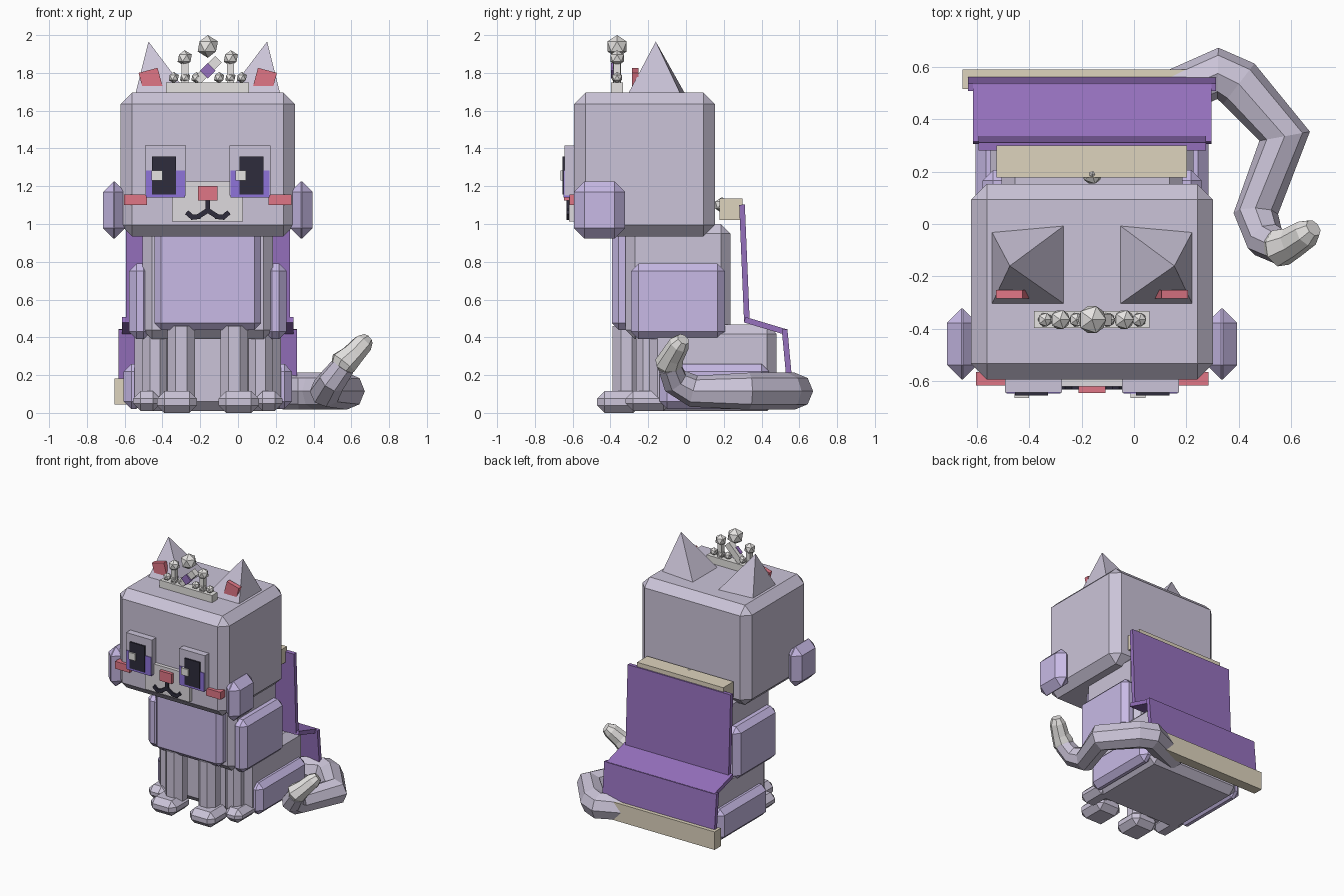
import bpy, bmesh, math
from mathutils import Matrix, Vector

if "Cube" in bpy.data.objects:
    bpy.data.objects.remove(bpy.data.objects["Cube"])

CX = -0.16  # the animal's own mirror plane


def lin(c):
    c /= 255
    return c / 12.92 if c <= 0.04045 else ((c + 0.055) / 1.055) ** 2.4


def material(name, r, g, b):
    m = bpy.data.materials.new(name)
    m.diffuse_color = (lin(r), lin(g), lin(b), 1)
    m.use_nodes = True
    m.node_tree.nodes["Principled BSDF"].inputs["Base Color"].default_value = m.diffuse_color
    return m


FUR = material("grey lavender fur", 203, 196, 216)
LILAC = material("lilac fur", 200, 186, 230)
PURPLE = material("purple cloth", 150, 113, 190)
BEIGE = material("cream trim", 222, 212, 190)
PINK = material("pink", 224, 118, 134)
IRIS = material("violet iris", 142, 115, 218)
DARK = material("near black", 46, 44, 60)
WHITE = material("pearl white", 230, 228, 226)
PALE = material("pale muzzle", 222, 218, 222)


def finish(name, bm, mat):
    bmesh.ops.recalc_face_normals(bm, faces=bm.faces[:])
    me = bpy.data.meshes.new(name)
    bm.to_mesh(me)
    bm.free()
    me.materials.append(mat)
    ob = bpy.data.objects.new(name, me)
    bpy.context.collection.objects.link(ob)
    return ob


def box(name, x, y, z, mat, bevel=0, mirror=False, rot=0):
    """Box from (min, max) ranges, chamfered, rotated about y, optionally mirrored."""
    for side in ((1, -1) if mirror else (1,)):
        bm = bmesh.new()
        bmesh.ops.create_cube(bm, size=1)
        bmesh.ops.scale(bm, vec=(x[1] - x[0], y[1] - y[0], z[1] - z[0]), verts=bm.verts[:])
        if bevel:
            bmesh.ops.bevel(bm, geom=bm.edges[:], offset=bevel, segments=1,
                            affect='EDGES', clamp_overlap=True)
        mx = (x[0] + x[1]) / 2
        if side < 0:
            mx = 2 * CX - mx
        bm.transform(Matrix.Translation((mx, (y[0] + y[1]) / 2, (z[0] + z[1]) / 2))
                     @ Matrix.Rotation(side * rot, 4, 'Y'))
        finish(name if side > 0 else name + "_mirrored", bm, mat)


def pearl(name, x, y, z, r):
    bm = bmesh.new()
    bmesh.ops.create_icosphere(bm, subdivisions=1, radius=r)
    bm.transform(Matrix.Translation((x, y, z)))
    finish(name, bm, WHITE)


def column(name, x, y, z, r):
    """Eight-sided leg with a flat front, on both sides."""
    for s in (1, -1):
        bm = bmesh.new()
        bmesh.ops.create_cone(bm, cap_ends=True, segments=8, radius1=r, radius2=r, depth=z[1] - z[0])
        px = x if s > 0 else 2 * CX - x
        bm.transform(Matrix.Translation((px, y, sum(z) / 2)) @ Matrix.Rotation(math.pi / 8, 4, 'Z'))
        finish(name if s > 0 else name + "_mirrored", bm, FUR)


def tube(name, pts, mat):
    """Faceted tube through (x, y, z, radius) points."""
    cu = bpy.data.curves.new(name, 'CURVE')
    cu.dimensions = '3D'
    cu.bevel_depth = 1
    cu.bevel_resolution = 2
    cu.use_fill_caps = True
    sp = cu.splines.new('POLY')
    sp.points.add(len(pts) - 1)
    for p, (x, y, z, r) in zip(sp.points, pts):
        p.co = (x, y, z, 1)
        p.radius = r
    sp.use_smooth = False
    ob = bpy.data.objects.new(name, cu)
    bpy.context.collection.objects.link(ob)
    me = bpy.data.meshes.new_from_object(ob.evaluated_get(bpy.context.evaluated_depsgraph_get()))
    bpy.data.objects.remove(ob)
    bm = bmesh.new()
    bm.from_mesh(me)
    bpy.data.meshes.remove(me)
    for f in bm.faces:
        f.smooth = False
        f.material_index = 0
    finish(name, bm, mat)


# Head, cheek tufts and ears
box("head", (-0.622, 0.302), (-0.593, 0.153), (0.935, 1.695), FUR, 0.06)
box("cheek_tuft", (-0.714, -0.598), (-0.593, -0.323), (0.923, 1.225), LILAC, 0.055, True)
for s in (1, -1):
    bm = bmesh.new()
    base = [(-0.543, -0.306), (-0.265, -0.306), (-0.265, -0.005), (-0.543, -0.03)]
    fx = lambda x: x if s > 0 else 2 * CX - x
    vs = [bm.verts.new((fx(x), y, 1.69)) for x, y in base]
    tip = bm.verts.new((fx(-0.474), -0.16, 1.966))
    bm.faces.new(vs)
    for i in range(4):
        bm.faces.new((vs[i], vs[(i + 1) % 4], tip))
    finish("ear" if s > 0 else "ear_mirrored", bm, FUR)
box("inner_ear", (-0.515, -0.411), (-0.285, -0.252), (1.715, 1.815), PINK, 0, True, math.radians(-15))

# Eyes
box("eye_plate", (-0.492, -0.275), (-0.643, -0.58), (1.15, 1.415), FUR, 0, True)
box("iris", (-0.487, -0.28), (-0.648, -0.60), (1.14, 1.283), IRIS, 0, True)
box("pupil", (-0.455, -0.328), (-0.654, -0.61), (1.157, 1.357), DARK, 0, True)
for n, x in (("left", -0.457), ("right", -0.013)):
    box("eye_glint_" + n, (x, x + 0.056), (-0.665, -0.63), (1.23, 1.283), WHITE)

# Muzzle, nose, mouth and blush
box("muzzle", (-0.35, 0.026), (-0.62, -0.58), (1.013, 1.225), PALE)
box("nose", (-0.212, -0.108), (-0.645, -0.60), (1.125, 1.2), PINK)
box("mouth_stem", (CX - 0.012, CX + 0.012), (-0.632, -0.61), (1.06, 1.13), DARK)
for i, (a, b) in enumerate((((-0.16, 1.072), (-0.21, 1.04)), ((-0.20, 1.04), (-0.25, 1.035)),
                            ((-0.235, 1.03), (-0.272, 1.062)))):
    mx, mz = (a[0] + b[0]) / 2, (a[1] + b[1]) / 2
    h = math.hypot(a[0] - b[0], a[1] - b[1]) / 2
    box(f"mouth_curve_{i}", (mx - h, mx + h), (-0.632, -0.61), (mz - 0.013, mz + 0.013), DARK,
        0, True, -math.atan2(a[1] - b[1], a[0] - b[0]))
box("blush", (-0.604, -0.482), (-0.617, -0.565), (1.10, 1.156), PINK, 0, True)

# Crown
CY = -0.365
box("crown_band", (-0.382, 0.059), (-0.397, -0.333), (1.69, 1.75), WHITE)
for i, dx in enumerate((-0.18, -0.12, -0.06, 0.06, 0.12, 0.18)):
    pearl(f"crown_small_pearl_{i}", CX + dx, CY, 1.775, 0.03)
box("crown_post", (-0.298, -0.262), (CY - 0.018, CY + 0.018), (1.74, 1.86), WHITE, 0, True)
for s in (-1, 1):
    pearl("crown_side_pearl", CX + s * 0.122, CY, 1.878, 0.042)
box("crown_centre_bar", (CX - 0.024, CX + 0.024), (CY - 0.022, CY + 0.022), (1.735, 1.895), WHITE,
    0, False, math.pi / 4)
box("crown_gem", (CX - 0.029, CX + 0.029), (-0.398, -0.37), (1.783, 1.841), PURPLE, 0, False, math.pi / 4)
pearl("crown_top_pearl", CX, CY, 1.94, 0.06)

# Body
box("torso", (-0.505, 0.185), (-0.32, 0.235), (0.39, 1.0), FUR, 0.05)
box("chest_bib", (-0.442, 0.122), (-0.392, -0.28), (0.44, 1.0), LILAC, 0.035)
box("side_patch", (-0.578, -0.46), (-0.292, 0.206), (0.39, 0.79), LILAC, 0.04, True)
box("haunches", (-0.548, 0.228), (-0.2, 0.48), (0.01, 0.468), FUR, 0.05)
box("thigh_patch", (-0.605, -0.5), (-0.14, 0.44), (0.02, 0.26), LILAC, 0.04, True)

# Legs and paws
column("front_leg", -0.30, -0.315, (0.06, 0.46), 0.079)
column("rear_leg", -0.44, -0.2, (0.06, 0.46), 0.07)
box("front_paw", (-0.43, -0.217), (-0.472, -0.24), (0.0, 0.115), FUR, 0.04, True)
box("rear_paw", (-0.555, -0.41), (-0.32, -0.08), (0.01, 0.115), FUR, 0.04, True)

# Cape: three sheets following the back, with collar, clasp and hem
fold = [(0.297, 1.09), (0.322, 0.49), (0.523, 0.43), (0.552, 0.12)]
for i, half in enumerate((0.434, 0.455, 0.473)):
    a, b = Vector(fold[i]), Vector(fold[i + 1])
    d = (b - a).normalized()
    n = Vector((-d.y, d.x)) * 0.015
    a, b = a - d * 0.012, b + d * 0.012
    bm = bmesh.new()
    rows = [[bm.verts.new((CX + s * half, p.x, p.y)) for p in (a + n, b + n, b - n, a - n)] for s in (-1, 1)]
    for r in rows:
        bm.faces.new(r)
    for k in range(4):
        bm.faces.new((rows[0][k], rows[0][(k + 1) % 4], rows[1][(k + 1) % 4], rows[1][k]))
    finish(("cape_back", "cape_fold", "cape_skirt")[i], bm, PURPLE)
box("cape_collar", (-0.524, 0.202), (0.178, 0.3), (1.02, 1.135), BEIGE)
box("cape_hem", (-0.654, 0.334), (0.515, 0.59), (0.045, 0.182), BEIGE)
pearl("cape_clasp", CX, 0.19, 1.1, 0.042)

# Tail curling round to the side, with a white tip
tube("tail", [(0.02, 0.44, 0.115, 0.09), (0.32, 0.575, 0.115, 0.098), (0.40, 0.535, 0.115, 0.098),
              (0.575, 0.335, 0.115, 0.098), (0.465, 0.04, 0.115, 0.085), (0.50, -0.06, 0.17, 0.075),
              (0.56, -0.09, 0.25, 0.065)], FUR)
tube("tail_tip", [(0.53, -0.08, 0.21, 0.05), (0.56, -0.09, 0.265, 0.075),
                  (0.605, -0.07, 0.305, 0.062), (0.66, -0.035, 0.365, 0.055), (0.685, -0.015, 0.39, 0.035)], WHITE)
